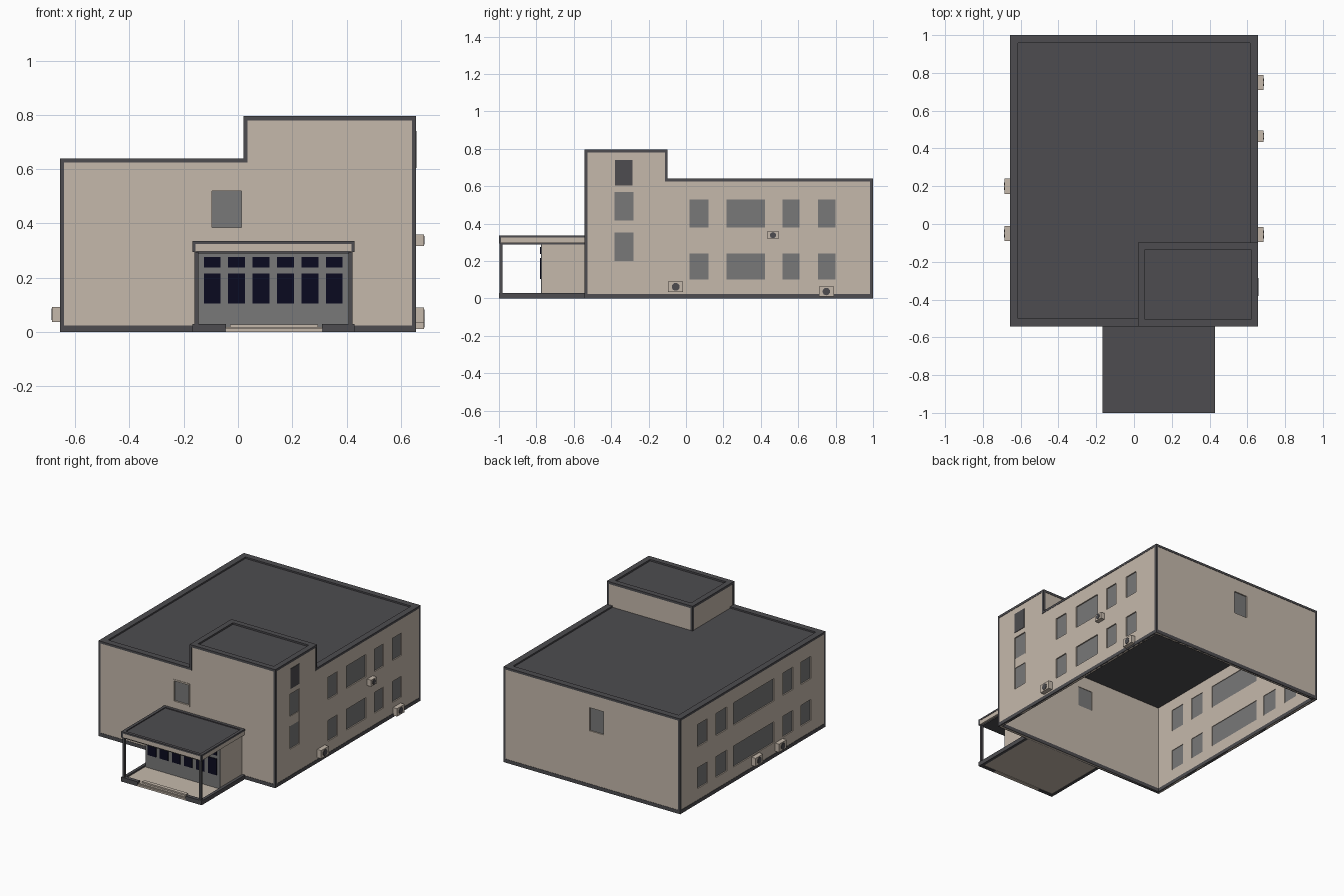
import bpy, bmesh, math
from mathutils import Matrix

if "Cube" in bpy.data.objects:
    bpy.data.objects.remove(bpy.data.objects["Cube"])


def material(name, rgb):
    m = bpy.data.materials.new(name)
    m.use_nodes = True
    m.diffuse_color = (*rgb, 1)
    node = m.node_tree.nodes["Principled BSDF"]
    node.inputs["Base Color"].default_value = (*rgb, 1)
    node.inputs["Roughness"].default_value = 0.9
    return m


STONE = material("beige wall", (0.56, 0.485, 0.41))
DARK = material("charcoal trim", (0.075, 0.073, 0.08))
GRAY = material("gray glass", (0.19, 0.19, 0.19))
NAVY = material("navy glass", (0.003, 0.003, 0.014))


def finish(name, bm, mat):
    me = bpy.data.meshes.new(name)
    bm.to_mesh(me)
    bm.free()
    me.materials.append(mat)
    ob = bpy.data.objects.new(name, me)
    bpy.context.collection.objects.link(ob)
    return ob


def boxes(name, mat, *spans):
    """One object made of boxes, each (x0, x1, y0, y1, z0, z1)."""
    bm = bmesh.new()
    for x0, x1, y0, y1, z0, z1 in spans:
        mid = Matrix.Translation(((x0 + x1) / 2, (y0 + y1) / 2, (z0 + z1) / 2))
        size = Matrix.Diagonal((x1 - x0, y1 - y0, z1 - z0, 1))
        bmesh.ops.create_cube(bm, size=1, matrix=mid @ size)
    return finish(name, bm, mat)


def ring(x0, x1, y0, y1, z0, z1, w):
    return [(x0, x1, y0, y0 + w, z0, z1), (x0, x1, y1 - w, y1, z0, z1),
            (x0, x0 + w, y0 + w, y1 - w, z0, z1), (x1 - w, x1, y0 + w, y1 - w, z0, z1)]


def at(side, u, z, d):
    """Point on a wall: side is (axis, position, outward sign), d is outward."""
    axis, pos, sign = side
    return (pos + sign * d, u, z) if axis == "x" else (u, pos + sign * d, z)


def plate(name, mat, side, u0, u1, z0, z1, d0, d1):
    a, b = at(side, u0, z0, d0), at(side, u1, z1, d1)
    span = [f(p, q) for p, q in zip(a, b) for f in (min, max)]
    return boxes(name, mat, span)


def wall(name, side, u0, u1, z0, z1, holes, thick=0.016, d=-0.008):
    """Panel with rectangular openings, thickened by a modifier."""
    us = sorted({u0, u1, *[v for h in holes for v in h[:2]]})
    zs = sorted({z0, z1, *[v for h in holes for v in h[2:]]})
    bm = bmesh.new()
    verts = {}

    def vert(u, z):
        if (u, z) not in verts:
            verts[u, z] = bm.verts.new(at(side, u, z, d))
        return verts[u, z]

    for a, b in zip(us, us[1:]):
        for c, e in zip(zs, zs[1:]):
            u, z = (a + b) / 2, (c + e) / 2
            if not any(h[0] < u < h[1] and h[2] < z < h[3] for h in holes):
                bm.faces.new([vert(a, c), vert(b, c), vert(b, e), vert(a, e)])
    ob = finish(name, bm, STONE)
    mod = ob.modifiers.new("thickness", "SOLIDIFY")
    mod.thickness, mod.offset = thick, 0
    return ob


def glaze(name, side, openings):
    for i, (u0, u1, z0, z1) in enumerate(openings):
        plate(f"{name}_{i + 1}", GRAY, side, u0, u1, z0, z1, -0.012, -0.008)


# Main dimensions
W, F, B = 0.655, -0.54, 0.998
TX, TY = 0.022, -0.1
EAVE, TOP = 0.625, 0.78
front, back = ("y", F, -1), ("y", B, 1)
right, left = ("x", -W, -1), ("x", W, 1)
rows = [(0.1, 0.24), (0.38, 0.53)]

# Walls and windows
front_win = [(-0.095, 0.012, 0.385, 0.52)]
wall("front_wall", front, -W, W, 0, TOP, front_win + [(-W, TX, EAVE, TOP)])
glaze("front_window", front, front_win)
wall("front_window_frame", front, -0.105, 0.021, 0.375, 0.53, front_win, 0.004, 0.001)

back_win = [(-0.085, 0.018, 0.38, 0.535)]
wall("back_wall", back, -W, W, 0, EAVE, back_win)
glaze("back_window", back, back_win)

left_win = [(a, b, *r) for r in rows
            for a, b in ((0.02, 0.12), (0.217, 0.423), (0.515, 0.607), (0.705, 0.8))]
left_win.append((-0.383, -0.282, 0.2, 0.57))
wall("left_wall", left, F, B, 0, TOP, left_win + [(TY, B, EAVE, TOP)])
glaze("left_window", left, left_win)
plate("stair_window_spandrel", STONE, left, -0.383, -0.282, 0.352, 0.418, -0.012, -0.004)
plate("tower_vent", DARK, left, -0.38, -0.285, 0.605, 0.74, -0.002, 0.003)

right_win = [(a, b, *r) for r in rows
             for a, b in ((-0.39, -0.285), (-0.2, -0.095), (0, 0.43), (0.5, 0.615), (0.705, 0.815))]
wall("right_wall", right, F, B, 0, EAVE, right_win)
glaze("right_window", right, right_win)

wall("tower_back_wall", ("y", TY, 1), TX, W, EAVE - 0.01, TOP, [])
wall("tower_side_wall", ("x", TX, -1), F, TY, EAVE - 0.01, TOP, [])

# Roofs with raised rims
e, rim = 0.002, 0.04
boxes("main_roof", DARK, (-W + 0.01, W - 0.01, F + 0.01, B - 0.01, 0.605, 0.63))
boxes("main_roof_rim", DARK,
      (-W - e, TX, F - e, F + rim, EAVE, 0.64), (-W - e, W + e, B - rim, B + e, EAVE, 0.64),
      (-W - e, -W + rim, F + rim, B - rim, EAVE, 0.64), (W - rim, W + e, TY, B - rim, EAVE, 0.64))
boxes("tower_roof", DARK, (TX + 0.01, W - 0.01, F + 0.01, TY - 0.01, 0.765, 0.785))
boxes("tower_roof_rim", DARK, *ring(TX - e, W + e, F - e, TY + e, TOP, 0.796, 0.037))

# Corner strips and plinth
c = 0.013
boxes("corner_trim", DARK,
      *[(x - e * (x < 0), x + c + e * (x > 0), y - e * (y < 0), y + c + e * (y > 0), 0, h)
        for x, y, h in ((-W, F, EAVE), (-W, B - c, EAVE), (W - c, B - c, EAVE), (W - c, F, TOP))],
      (TX - e, TX + c, F - e, F + c, EAVE, TOP), (TX - e, TX + c, TY - c, TY + e, EAVE, TOP),
      (W - c, W + e, TY - c, TY + e, EAVE, TOP))
boxes("plinth", DARK, *ring(-W - e, W + e, F - e, B + e, 0, 0.024, 0.02))

# Porch floor, kerb and step
PX0, PX1, PY = -0.168, 0.43, -1.0
boxes("porch_floor", STONE, (PX0 + 0.005, PX1 - 0.005, PY + 0.01, F, 0.003, 0.018))
boxes("porch_kerb", DARK,
      (PX0, -0.045, PY, PY + 0.025, 0, 0.03), (0.31, PX1, PY, PY + 0.025, 0, 0.03),
      (PX0, PX0 + 0.02, PY, F, 0, 0.028), (PX1 - 0.02, PX1, PY, F, 0, 0.028))
boxes("porch_step", STONE, (-0.045, 0.31, PY, PY + 0.025, 0, 0.012),
      (-0.03, 0.295, PY + 0.025, PY + 0.05, 0.012, 0.027))

# Porch posts and canopy
boxes("porch_posts", DARK, *[(x, x + 0.015, PY + 0.003, PY + 0.018, 0.02, 0.295)
                             for x in (-0.16, 0.407)])
boxes("canopy_soffit", DARK, (PX0 + 0.015, PX1 - 0.015, PY + 0.01, F, 0.289, 0.299))
boxes("canopy_fascia", STONE, (PX0 + e, PX1 - e, PY + e, F, 0.297, 0.326))
boxes("canopy_rim", DARK, *ring(PX0, PX1, PY, F, 0.325, 0.336, 0.02))
boxes("canopy_roof", DARK, (PX0 + 0.01, PX1 - 0.01, PY + 0.01, F, 0.32, 0.33))
boxes("canopy_corners", DARK, *[(x, x + 0.012, PY, PY + 0.012, 0.295, 0.33)
                                for x in (PX0, PX1 - 0.012)])

# Entrance lobby with glazed doors
VX0, VX1, VY = -0.145, 0.408, -0.77
boxes("lobby", STONE, (VX0, VX1, VY, F, 0.015, 0.292))
boxes("lobby_front", GRAY, (VX0, VX1, VY - 0.006, VY, 0.018, 0.29))
panes = []
for i in range(6):
    x = -0.095 + i * 0.09
    panes += [(x - 0.031, x + 0.031, VY - 0.01, VY - 0.004, z0, z1)
              for z0, z1 in ((0.105, 0.215), (0.238, 0.276))]
boxes("door_panes", NAVY, *panes)

# Air conditioners on the side walls
for i, (side, y, z, w, h) in enumerate((
        (left, -0.055, 0.062, 0.08, 0.055), (left, 0.465, 0.338, 0.06, 0.043),
        (left, 0.75, 0.037, 0.08, 0.053),
        (right, 0.2, 0.065, 0.08, 0.055), (right, -0.05, 0.065, 0.08, 0.055))):
    plate(f"air_unit_{i + 1}", STONE, side, y - w / 2, y + w / 2, z - h / 2, z + h / 2, -0.005, 0.03)
    bm = bmesh.new()
    spot = Matrix.Translation(at(side, y, z, 0.031)) @ Matrix.Rotation(math.pi / 2, 4, "Y")
    bmesh.ops.create_cone(bm, cap_ends=True, segments=16, radius1=h * 0.38, radius2=h * 0.38,
                          depth=0.004, matrix=spot)
    finish(f"air_unit_fan_{i + 1}", bm, DARK)
